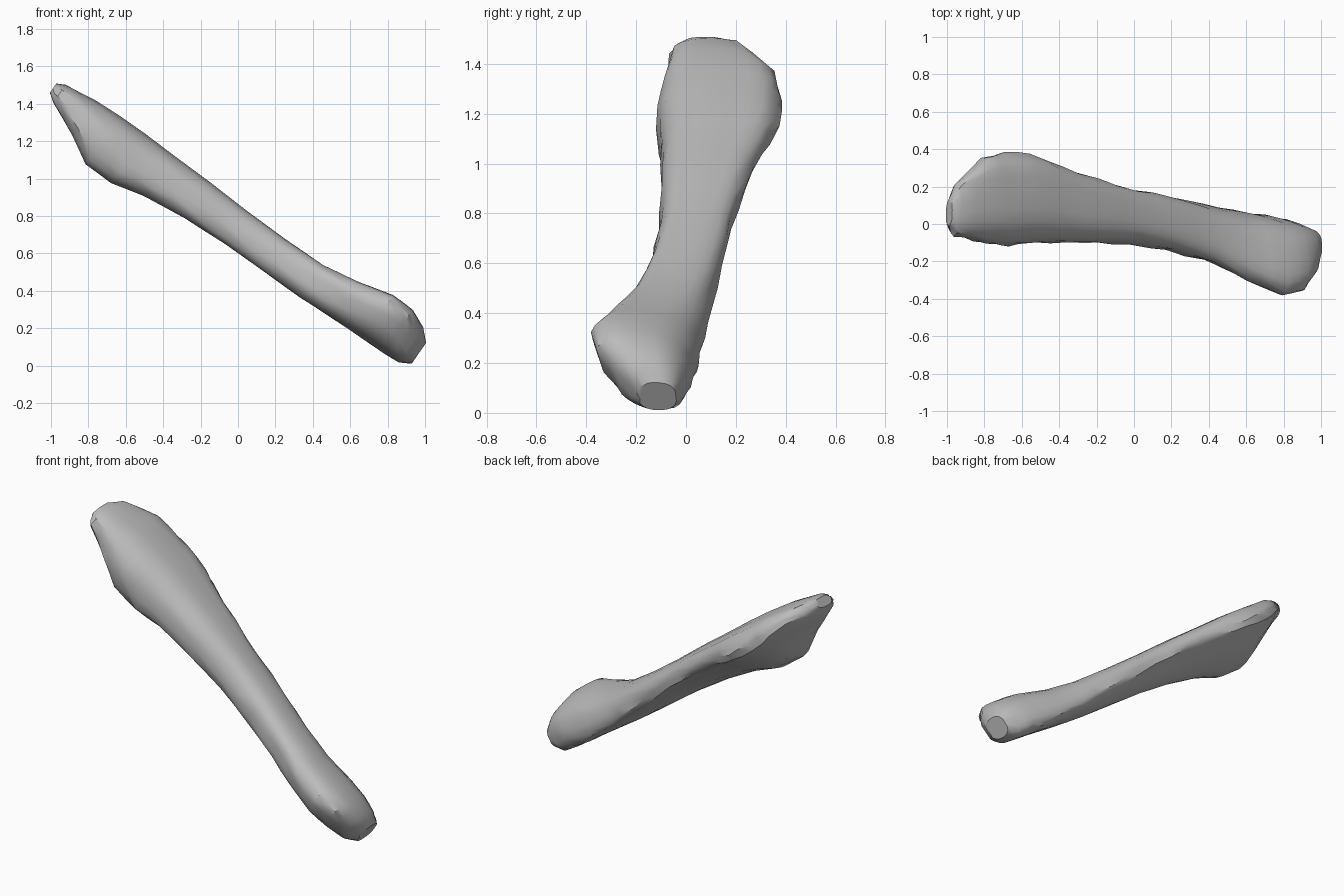
import bpy, bmesh, math, random
from mathutils import Vector

old = bpy.data.objects.get("Cube")
if old:
    bpy.data.objects.remove(old, do_unlink=True)
random.seed(4)

SIDES = 22
# Stations along the shaft: distance, y min, y max, low, high, roll, hollow
STATIONS = [
    (-1.225, -.01, .13, 0, .06, .2, 0),
    (-1.18, -.06, .22, -.035, .085, .2, .01),
    (-1.0, -.095, .355, -.125, .115, .14, .06),
    (-.85, -.115, .38, -.22, .125, .12, .1),
    (-.68, -.11, .375, -.225, .125, .12, .11),
    (-.5, -.1, .31, -.18, .115, .12, .09),
    (-.25, -.1, .24, -.15, .105, .1, .07),
    (0, -.105, .18, -.14, .09, .08, .06),
    (.25, -.14, .145, -.145, .08, -.05, .04),
    (.5, -.2, .1, -.15, .08, -.2, .03),
    (.7, -.295, .07, -.145, .11, -.4, .02),
    (.9, -.375, .045, -.135, .16, -.5, .01),
    (1.03, -.35, .02, -.125, .155, -.45, 0),
    (1.13, -.27, -.01, -.12, .11, -.3, 0),
    (1.19, -.19, -.04, -.085, .05, -.1, 0),
]

ALONG = Vector((.82, 0, -.57)).normalized()
ACROSS = Vector((.57, 0, .82)).normalized()
MIDDLE = Vector((0, 0, .76))


def boxy(v):
    """Squares off a circle coordinate a little."""
    return math.copysign(abs(v) ** .8, v)


def section(s, y0, y1, low, high, roll, hollow):
    """Rolled, squarish outline, hollowed below and grooved on top."""
    points = []
    for i in range(SIDES):
        a = math.tau * i / SIDES
        y = (y0 + y1) / 2 + (y1 - y0) / 2 * boxy(math.cos(a))
        h = (low + high) / 2 + (high - low) / 2 * boxy(math.sin(a + roll))
        h += hollow * max(0, -math.sin(a - .7)) ** 3
        h -= hollow * .2 * max(0, math.cos(a - 1.25)) ** 8
        # Worn, chipped rims
        wear = .009 * abs(math.cos(a)) ** 3
        y += random.uniform(-wear, wear)
        h += random.uniform(-wear, wear)
        points.append(MIDDLE + ALONG * s + ACROSS * h + Vector((0, y, 0)))
    return points


# Loft the bone, with one extra ring between each pair of stations
outlines = []
for a, b in zip(STATIONS, STATIONS[1:]):
    outlines.append(section(*a))
    outlines.append(section(*[(p + q) / 2 for p, q in zip(a, b)]))
outlines.append(section(*STATIONS[-1]))

bm = bmesh.new()
rings = [[bm.verts.new(p) for p in ring] for ring in outlines]
for r, n in zip(rings, rings[1:]):
    for i in range(SIDES):
        j = (i + 1) % SIDES
        bm.faces.new((r[i], r[j], n[j], n[i]))
bm.faces.new(rings[0])
bm.faces.new(rings[-1])
bmesh.ops.recalc_face_normals(bm, faces=bm.faces)
mesh = bpy.data.meshes.new("bone")
bm.to_mesh(mesh)
bm.free()
bone = bpy.data.objects.new("bone", mesh)
bpy.context.collection.objects.link(bone)

# Plain grey finish
grey = bpy.data.materials.new("plain grey")
grey.use_nodes = True
colour = (.5, .5, .5, 1)
grey.diffuse_color = colour
grey.node_tree.nodes["Principled BSDF"].inputs["Base Color"].default_value = colour
mesh.materials.append(grey)

bpy.ops.object.select_all(action='DESELECT')
bone.select_set(True)
bpy.context.view_layer.objects.active = bone
bpy.ops.object.shade_smooth_by_angle(angle=math.radians(35))
